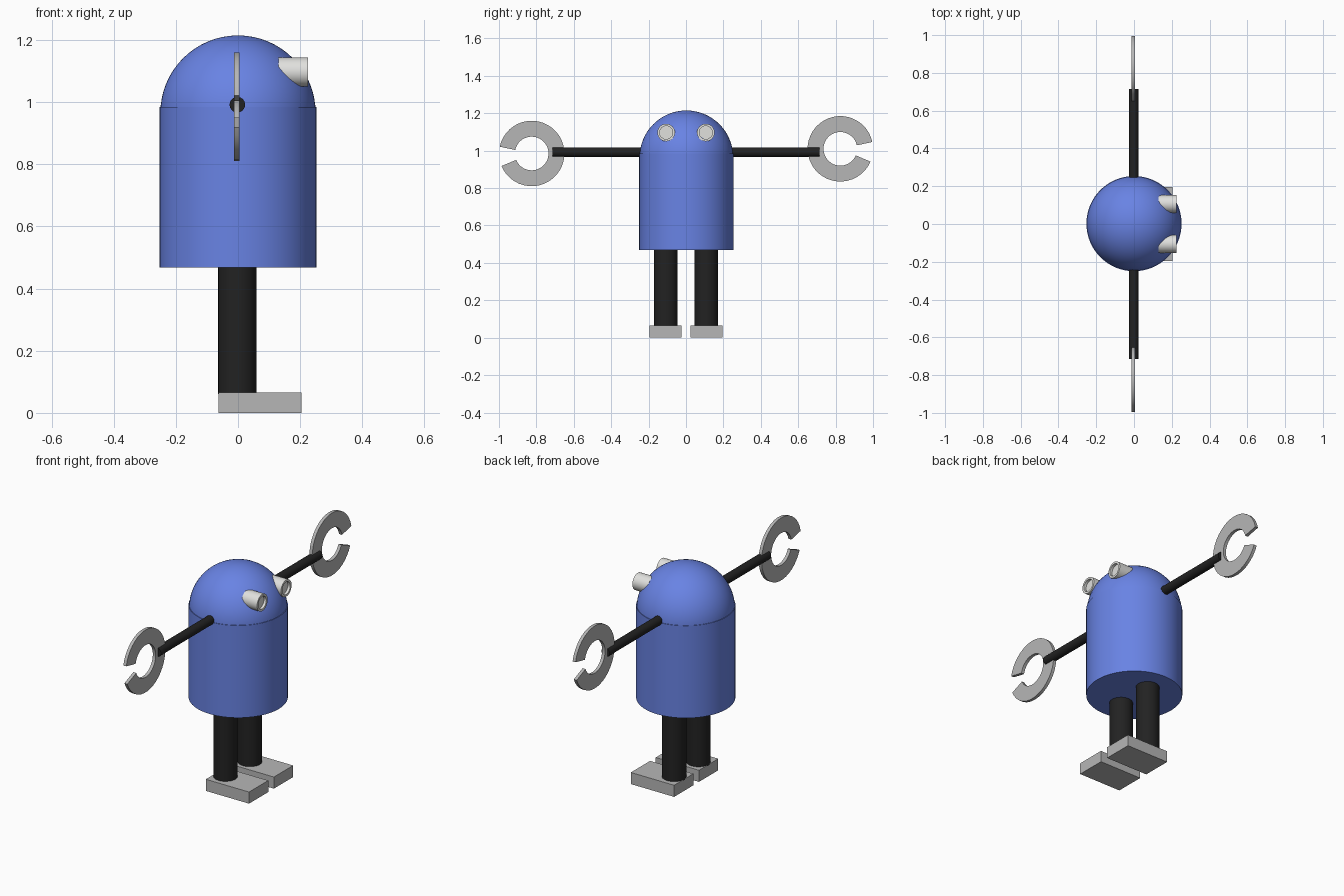
import bpy, bmesh, math
from mathutils import Matrix

if "Cube" in bpy.data.objects:
    bpy.data.objects.remove(bpy.data.objects["Cube"])


def material(name, rgb):
    m = bpy.data.materials.new(name)
    m.diffuse_color = (*rgb, 1)
    m.use_nodes = True
    m.node_tree.nodes["Principled BSDF"].inputs["Base Color"].default_value = m.diffuse_color
    return m


BLUE = material("blue", (0.14, 0.227, 0.775))
BLACK = material("black", (0.016, 0.016, 0.016))
GREY = material("grey", (0.47, 0.47, 0.47))
PALE = material("pale_grey", (0.75, 0.75, 0.73))


def finish(name, bm, mat, smooth=True):
    bmesh.ops.recalc_face_normals(bm, faces=bm.faces)
    me = bpy.data.meshes.new(name)
    bm.to_mesh(me)
    bm.free()
    me.materials.append(mat)
    ob = bpy.data.objects.new(name, me)
    bpy.context.collection.objects.link(ob)
    if smooth:
        bpy.ops.object.select_all(action='DESELECT')
        bpy.context.view_layer.objects.active = ob
        ob.select_set(True)
        bpy.ops.object.shade_smooth_by_angle(angle=math.radians(35))
    return ob


def lathe(name, profile, mat, matrix, sides=32):
    """Revolve (radius, height) points around the local z axis."""
    bm = bmesh.new()
    vs = [bm.verts.new((r, 0, z)) for r, z in profile]
    edges = [bm.edges.new(p) for p in zip(vs, vs[1:])]
    bmesh.ops.spin(bm, geom=vs + edges, cent=(0, 0, 0), axis=(0, 0, 1),
                   angle=math.tau, steps=sides, use_duplicate=False)
    bmesh.ops.remove_doubles(bm, verts=bm.verts, dist=1e-5)
    bm.transform(matrix)
    return finish(name, bm, mat)


def box(name, lo, hi, mat):
    bm = bmesh.new()
    bmesh.ops.create_cube(bm, size=1)
    for v in bm.verts:
        v.co = [(a + b) / 2 + c * (b - a) for a, b, c in zip(lo, hi, v.co)]
    return finish(name, bm, mat, False)


def claw(name, y, z, start, end, outer=0.175, inner=0.09, x0=-0.013, x1=0.005, steps=36):
    """Flat open ring in the yz plane."""
    bm = bmesh.new()
    prev = None
    for i in range(steps + 1):
        a = math.radians(start + (end - start) * i / steps)
        ring = [bm.verts.new((x, y + r * math.cos(a), z + r * math.sin(a)))
                for x, r in ((x0, inner), (x0, outer), (x1, outer), (x1, inner))]
        if prev:
            for k in range(4):
                n = (k + 1) % 4
                bm.faces.new((prev[k], prev[n], ring[n], ring[k]))
        if i in (0, steps):
            bm.faces.new(ring)
        prev = ring
    return finish(name, bm, GREY)


T = Matrix.Translation

# Body barrel and dome
lathe("body", [(0, 0.468), (0.252, 0.468), (0.252, 0.985), (0, 0.985)],
      BLUE, T((0, 0.002, 0)), 64)
dome = [(0.25 * math.cos(i * math.pi / 32), 0.965 + 0.25 * math.sin(i * math.pi / 32))
        for i in range(16)] + [(0, 1.215)]
lathe("dome", dome, BLUE, T((0, 0.002, 0)), 64)

for side, s in (("left", 1), ("right", -1)):
    # Leg and foot
    lathe(side + "_leg", [(0, 0.06), (0.062, 0.06), (0.062, 0.5), (0, 0.5)],
          BLACK, T((-0.002, 0.108 * s, 0)))
    ya, yb = sorted((0.025 * s, 0.195 * s))
    box(side + "_foot", (-0.063, ya, 0), (0.205, yb, 0.065), GREY)
    # Arm
    lathe(side + "_arm", [(0, 0.2), (0.025, 0.2), (0.025, 0.715), (0, 0.715)],
          BLACK, T((-0.002, 0, 0.992)) @ Matrix.Rotation(-s * math.pi / 2, 4, 'X'))
    # Eye tube with recessed lens
    lathe(side + "_eye", [(0, 0.13), (0.047, 0.13), (0.047, 0.225), (0.035, 0.225),
                          (0.035, 0.21), (0, 0.21)],
          PALE, T((0, 0.106 * s, 1.097)) @ Matrix.Rotation(math.pi / 2, 4, 'Y'))

# Claws, opening outwards
claw("left_claw", 0.825, 1.01, 12, 337)
claw("right_claw", -0.825, 0.985, -157.5, 168)
